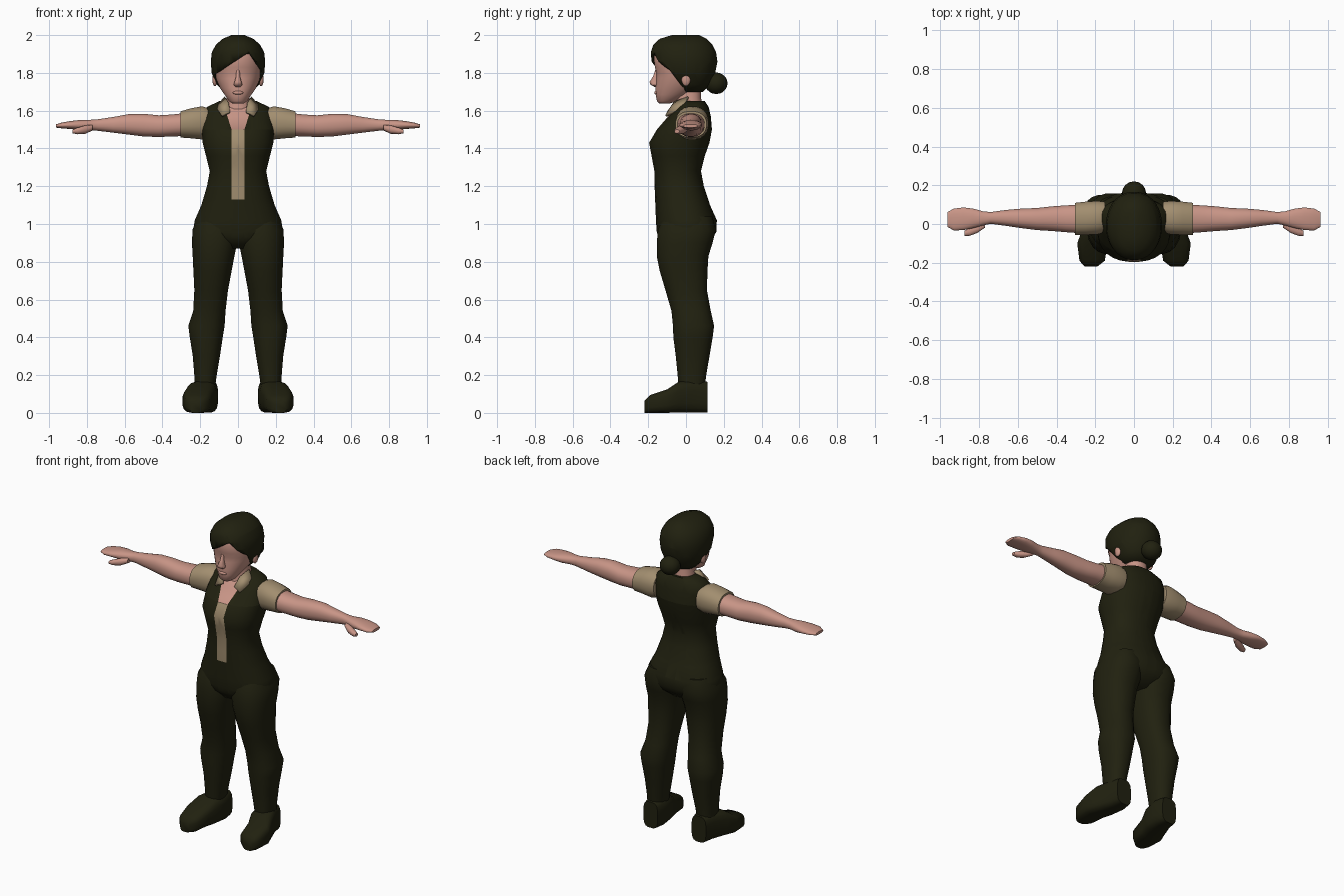
import bpy
import bmesh
import math
from mathutils import Vector

if "Cube" in bpy.data.objects:
    bpy.data.objects.remove(bpy.data.objects["Cube"], do_unlink=True)


def make_material(name, rgb):
    mat = bpy.data.materials.new(name)
    mat.use_nodes = True
    color = (*rgb, 1)
    mat.diffuse_color = color
    mat.node_tree.nodes["Principled BSDF"].inputs["Base Color"].default_value = color
    return mat


DARK = make_material("dark olive", (.015, .015, .005))
SKIN = make_material("skin", (.58, .3, .24))
KHAKI = make_material("khaki cloth", (.36, .27, .16))


def finish(bm, name, materials, mirror=False, thickness=0, angle=50):
    """Turn a bmesh into a smooth shaded object."""
    bmesh.ops.recalc_face_normals(bm, faces=bm.faces)
    mesh = bpy.data.meshes.new(name)
    bm.to_mesh(mesh)
    bm.free()
    for mat in materials:
        mesh.materials.append(mat)
    obj = bpy.data.objects.new(name, mesh)
    bpy.context.collection.objects.link(obj)
    bpy.ops.object.select_all(action="DESELECT")
    obj.select_set(True)
    bpy.context.view_layer.objects.active = obj
    bpy.ops.object.shade_smooth_by_angle(angle=math.radians(angle))
    if thickness:
        solid = obj.modifiers.new("Thickness", "SOLIDIFY")
        solid.thickness = thickness
    if mirror:
        obj.modifiers.new("Mirror", "MIRROR")
    return obj


def loft(rings, axis="z", sides=20, power=2.3):
    """Skin rings given as (position, low a, high a, low b, high b)."""
    bm = bmesh.new()
    order = {"x": (2, 0, 1), "y": (0, 2, 1), "z": (0, 1, 2)}[axis]

    def bulge(value):
        return math.copysign(abs(value) ** (2 / power), value)

    loops = []
    for pos, a_low, a_high, b_low, b_high in rings:
        loop = []
        for i in range(sides):
            turn = math.tau * (i + .5) / sides
            a = (a_low + a_high) / 2 + bulge(math.cos(turn)) * (a_high - a_low) / 2
            b = (b_low + b_high) / 2 + bulge(math.sin(turn)) * (b_high - b_low) / 2
            local = (a, b, pos)
            loop.append(bm.verts.new([local[k] for k in order]))
        loops.append(loop)
    for low, high in zip(loops, loops[1:]):
        for i in range(sides):
            j = (i + 1) % sides
            bm.faces.new((low[i], low[j], high[j], high[i]))
    bm.faces.new(loops[0])
    bm.faces.new(loops[-1])
    return bm


def centred(rings):
    """Expand (height, half width, front, back) to full ring extents."""
    return [(z, -w, w, front, back) for z, w, front, back in rings]


def cut(bm, point, normal):
    bmesh.ops.bisect_plane(bm, geom=bm.verts[:] + bm.edges[:] + bm.faces[:],
                           plane_co=point, plane_no=normal)


def ellipsoid(name, mat, centre, radii, mirror=False):
    bm = bmesh.new()
    bmesh.ops.create_uvsphere(bm, u_segments=16, v_segments=10, radius=1)
    bmesh.ops.scale(bm, vec=radii, verts=bm.verts)
    bmesh.ops.translate(bm, vec=centre, verts=bm.verts)
    return finish(bm, name, [mat], mirror)


# Torso: vest and hips, with the open shirt front cut into the surface
torso = loft(centred([
    (.87, .1, -.1, .08), (.92, .22, -.145, .14), (.96, .24, -.156, .162),
    (1.02, .23, -.16, .164), (1.1, .195, -.163, .128), (1.2, .165, -.167, .095),
    (1.28, .15, -.168, .08), (1.36, .17, -.183, .1), (1.43, .188, -.196, .125),
    (1.5, .192, -.155, .138), (1.57, .186, -.095, .132), (1.62, .165, -.05, .12),
    (1.65, .1, -.02, .1)]), sides=28)
STRIP, HEM, THROAT, FLARE = .034, 1.13, 1.5, .32
cut(torso, (0, 0, HEM), (0, 0, 1))
cut(torso, (0, 0, THROAT), (0, 0, 1))
for side in (-1, 1):
    cut(torso, (side * STRIP, 0, 0), (1, 0, 0))
    cut(torso, (side * STRIP, 0, THROAT), (side, 0, -FLARE))
for face in torso.faces:
    c = face.calc_center_median()
    opening = STRIP + max(0, c.z - THROAT) * FLARE
    if c.y < 0 and c.z > HEM and abs(c.x) < opening:
        face.material_index = 2 if c.z > THROAT else 1
finish(torso, "vest_and_hips", [DARK, KHAKI, SKIN])

# Trouser legs
finish(loft([
    (.14, .12, .23, -.04, .1), (.2, .112, .232, -.045, .108),
    (.3, .095, .24, -.055, .125), (.4, .08, .256, -.068, .142),
    (.46, .07, .264, -.07, .15), (.54, .065, .238, -.078, .132),
    (.65, .052, .232, -.11, .112), (.75, .033, .237, -.14, .115),
    (.83, .018, .241, -.156, .12), (.9, .003, .245, -.156, .142),
    (.97, -.003, .242, -.15, .16), (1.04, .02, .21, -.12, .14)]),
    "trouser_legs", [DARK], mirror=True)

# Shoes with toes turned out
finish(loft([
    (-.22, .19, .255, 0, .065), (-.19, .15, .282, 0, .095),
    (-.1, .135, .294, 0, .125), (-.04, .115, .272, 0, .165),
    (.05, .105, .238, 0, .175), (.115, .12, .222, 0, .165)],
    axis="y", sides=16, power=3.5), "shoes", [DARK], mirror=True)

# Sleeves, arms, hands and thumbs
finish(loft([
    (.15, -.045, .115, 1.46, 1.61), (.19, -.055, .12, 1.447, 1.624),
    (.25, -.057, .116, 1.453, 1.613), (.305, -.057, .11, 1.457, 1.597)],
    axis="x"), "sleeves", [KHAKI], mirror=True)
finish(loft([
    (.28, -.048, .1, 1.465, 1.588), (.35, -.043, .097, 1.463, 1.58),
    (.42, -.037, .092, 1.46, 1.576), (.5, -.032, .083, 1.463, 1.584),
    (.58, -.022, .08, 1.473, 1.582), (.66, -.01, .073, 1.483, 1.567),
    (.74, .001, .062, 1.493, 1.555), (.78, -.008, .066, 1.496, 1.552),
    (.83, -.022, .08, 1.496, 1.552), (.88, -.032, .086, 1.502, 1.546),
    (.93, -.034, .08, 1.506, 1.538), (.963, -.015, .062, 1.51, 1.528)],
    axis="x"), "arms_and_hands", [SKIN], mirror=True)
finish(loft([
    (.77, -.02, .02, 1.495, 1.525), (.81, -.048, .0, 1.477, 1.522),
    (.85, -.062, -.02, 1.475, 1.51), (.875, -.062, -.035, 1.48, 1.5)],
    axis="x", sides=10), "thumbs", [SKIN], mirror=True)

# Neck and head
finish(loft(centred([
    (1.55, .08, -.07, .09), (1.62, .075, -.06, .09),
    (1.67, .062, -.055, .08), (1.76, .062, -.06, .08)]), sides=16),
    "neck", [SKIN])
finish(loft(centred([
    (1.637, .028, -.14, -.09), (1.65, .048, -.154, -.05),
    (1.685, .072, -.161, .02), (1.72, .096, -.162, .07),
    (1.77, .118, -.157, .11), (1.8, .126, -.157, .125),
    (1.83, .131, -.166, .135), (1.88, .129, -.172, .145),
    (1.92, .115, -.16, .135), (1.97, .06, -.1, .08)]), sides=24, power=2.1),
    "head", [SKIN])
finish(loft(centred([
    (1.725, .012, -.165, -.14), (1.737, .024, -.188, -.14),
    (1.752, .02, -.193, -.14), (1.78, .011, -.175, -.14),
    (1.815, .009, -.163, -.14)]), sides=10), "nose", [SKIN])
ellipsoid("lips", SKIN, (0, -.157, 1.695), (.028, .011, .01))
ellipsoid("ears", SKIN, (.122, .0, 1.765), (.014, .024, .035), mirror=True)

# Hair: cap with a face opening under a side-parted fringe
hair = loft(centred([
    (1.7, .075, -.05, .09), (1.74, .115, -.1, .13), (1.8, .14, -.16, .155),
    (1.86, .145, -.183, .167), (1.91, .139, -.187, .16),
    (1.95, .117, -.173, .14), (1.98, .082, -.14, .11),
    (2, .035, -.075, .07)]), sides=32, power=2.1)
temple = (Vector((0, -.06, 1.78)), Vector((0, 1, .75)))
part_point = Vector((.06, 0, 1.91))
opening_planes = [temple, (part_point, Vector((-.65, 0, 1))),
                  (part_point, Vector((1.5, 0, 1)))]
for point, normal in opening_planes:
    cut(hair, point, normal)
face_hole = [f for f in hair.faces
             if all((f.calc_center_median() - p).dot(n) < 0 for p, n in opening_planes)]
bmesh.ops.delete(hair, geom=face_hole, context="FACES")
finish(hair, "hair_cap", [DARK], thickness=.012)
ellipsoid("hair_bun", DARK, (0, .16, 1.745), (.062, .06, .057))

# Shirt collar flaps
collar = bmesh.new()
back, outer, tip, inner, throat = [collar.verts.new(p) for p in (
    (.072, .01, 1.675), (.118, -.02, 1.62), (.088, -.11, 1.575),
    (.042, -.1, 1.595), (.055, -.062, 1.65))]
collar.faces.new((back, outer, throat))
collar.faces.new((outer, tip, throat))
collar.faces.new((tip, inner, throat))
finish(collar, "shirt_collar", [KHAKI], mirror=True, thickness=.012)
